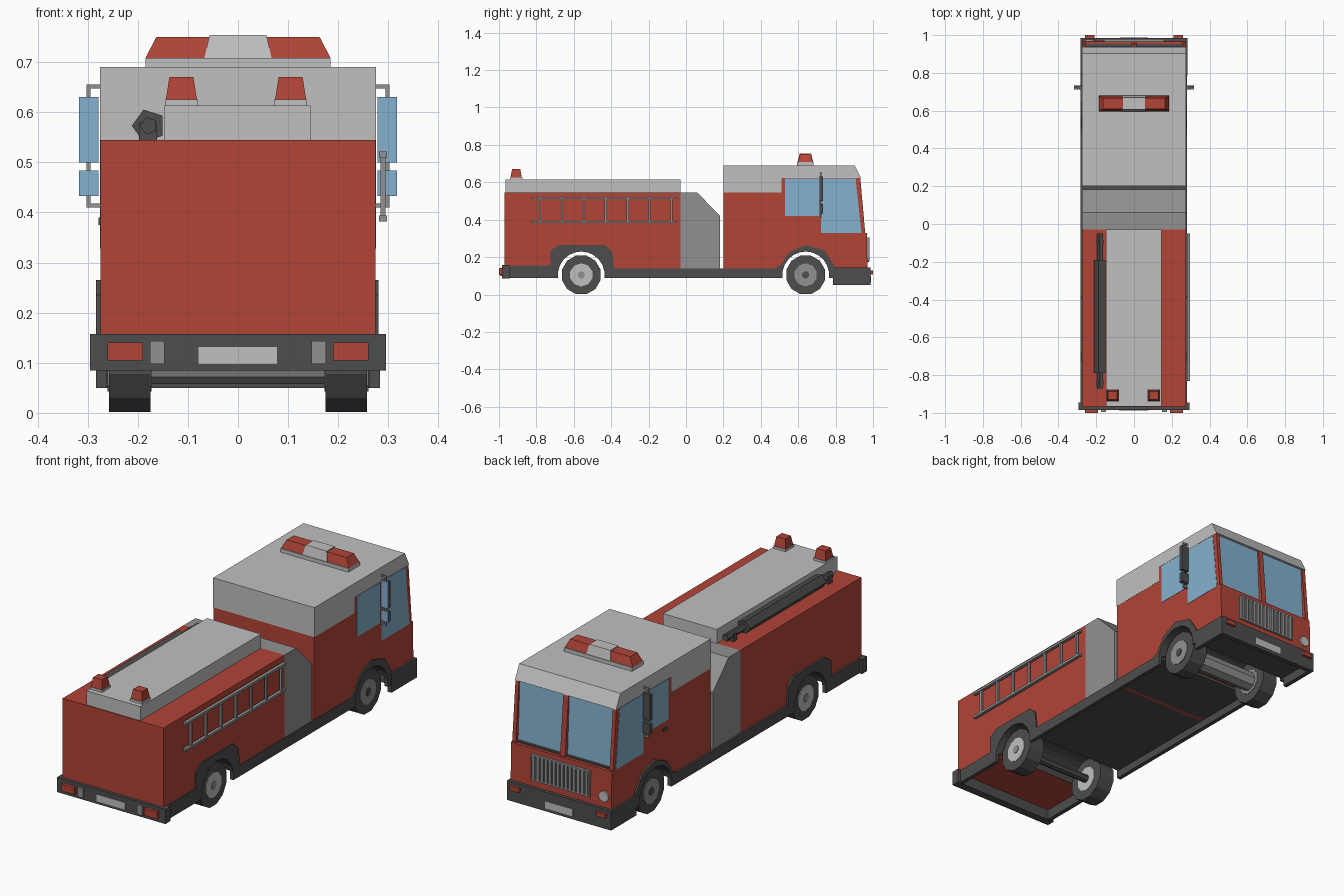
import bpy, bmesh, math
from mathutils import Matrix

if "Cube" in bpy.data.objects:
    bpy.data.objects.remove(bpy.data.objects["Cube"])


def material(name, r, g, b):
    m = bpy.data.materials.new(name)
    m.diffuse_color = (r, g, b, 1)
    m.use_nodes = True
    m.node_tree.nodes["Principled BSDF"].inputs["Base Color"].default_value = m.diffuse_color
    return m


RED = material("red_paint", 0.445, 0.058, 0.039)
WHITE = material("light_grey", 0.53, 0.53, 0.53)
GREY = material("mid_grey", 0.285, 0.285, 0.285)
DARK = material("dark_grey", 0.074, 0.074, 0.074)
GLASS = material("blue_glass", 0.235, 0.44, 0.62)


def finish(name, bm, *mats):
    bmesh.ops.recalc_face_normals(bm, faces=bm.faces)
    me = bpy.data.meshes.new(name)
    bm.to_mesh(me)
    bm.free()
    for m in mats:
        me.materials.append(m)
    ob = bpy.data.objects.new(name, me)
    bpy.context.collection.objects.link(ob)
    return ob


def loft(bm, a, b):
    """Closed solid between two matching loops of points."""
    a = [bm.verts.new(p) for p in a]
    b = [bm.verts.new(p) for p in b]
    bm.faces.new(a)
    bm.faces.new(b)
    for i in range(len(a)):
        j = (i + 1) % len(a)
        bm.faces.new((a[i], a[j], b[j], b[i]))


def prism(name, pts, spans, mat, mirror=False):
    """Side (y, z) outline extruded over one or more x spans."""
    bm = bmesh.new()
    spans = list(spans)
    if mirror:
        spans += [(-b, -a) for a, b in spans]
    for x0, x1 in spans:
        loft(bm, [(x0, y, z) for y, z in pts], [(x1, y, z) for y, z in pts])
    return finish(name, bm, mat)


def box(name, x, y, z, mat, mirror=False):
    pts = [(y[0], z[0]), (y[1], z[0]), (y[1], z[1]), (y[0], z[1])]
    return prism(name, pts, [x], mat, mirror)


def disc(y, z, r, n, turn=0.5):
    return [(y + r * math.cos(2 * math.pi * (i + turn) / n),
             z + r * math.sin(2 * math.pi * (i + turn) / n)) for i in range(n)]


def frustum(name, x, y, z, bottom, top, mat):
    bm = bmesh.new()
    loft(bm, *[[(x + sx * w, y + sy * d, zz) for sx, sy in ((-1, -1), (1, -1), (1, 1), (-1, 1))]
               for zz, (w, d) in zip(z, (bottom, top))])
    return finish(name, bm, mat)


WZ, REAR, FRONT, HOLE = 0.105, -0.56, 0.64, 0.125


def arch(yc, z0, n=12):
    """Wheel opening, from back to front, starting on height z0."""
    s = math.asin((z0 - WZ) / HOLE)
    out = []
    for i in range(n + 1):
        t = math.pi - s + (2 * s - math.pi) * i / n
        out.append((yc + HOLE * math.cos(t), WZ + HOLE * math.sin(t)))
    return out


def darken_tunnel(ob, yc):
    ob.data.materials.append(DARK)
    for p in ob.data.polygons:
        near = math.hypot(p.center.y - yc, p.center.z - WZ) < 0.13
        if near and abs(p.normal.x) < 0.5:
            p.material_index = 1


# main bodies
W, Z0 = 0.274, 0.138
body = prism("rear_body", [(-0.97, Z0)] + arch(REAR, Z0) +
             [(-0.03, Z0), (-0.03, 0.545), (-0.97, 0.545)], [(-W, W)], RED)
darken_tunnel(body, REAR)
prism("pump_section", [(-0.03, Z0), (0.183, Z0), (0.183, 0.42), (0.06, 0.545),
                       (-0.03, 0.545)], [(-W, W)], GREY)
cab = prism("cab", [(0.2, Z0)] + arch(FRONT, Z0) +
            [(0.97, Z0), (0.967, 0.33), (0.934, 0.33), (0.92, 0.622), (0.51, 0.622),
             (0.51, 0.545), (0.2, 0.545)], [(-W, W)], RED)
darken_tunnel(cab, FRONT)
prism("cab_roof", [(0.2, 0.545), (0.51, 0.545), (0.51, 0.622), (0.936, 0.622),
                   (0.902, 0.69), (0.2, 0.69)], [(-W - .001, W + .001)], WHITE)
box("rear_top_deck", (-0.147, 0.145), (-0.965, -0.03), (0.545, 0.614), WHITE)

# skirts with wheel fenders
prism("side_skirt", [(-0.97, 0.087)] + arch(REAR, 0.087) + arch(FRONT, 0.087) +
      [(0.79, 0.087), (0.79, 0.16), (0.74, 0.235), (0.64, 0.265), (0.55, 0.225),
       (0.505, 0.155), (0.47, 0.14), (-0.385, 0.14), (-0.395, 0.23), (-0.435, 0.265),
       (-0.68, 0.265), (-0.725, 0.235), (-0.725, 0.155), (-0.97, 0.155)],
      [(0.262, 0.280), (-0.283, -0.262)], DARK)

# underside
box("floor_rear", (-0.263, 0.263), (-0.43, 0.18), (0.125, 0.14), DARK)
box("floor_cab", (-0.263, 0.263), (0.2, 0.51), (0.125, 0.14), DARK)
box("gap_floor", (-0.263, 0.263), (0.18, 0.2), (0.13, 0.14), DARK)
box("gap_strip", (-0.263, 0.263), (0.18, 0.2), (0.125, 0.13), RED)

# wheels and axles
for tag, yc, rim, hub, axle, ar in (("rear", REAR, WHITE, GREY, DARK, 0.02),
                                    ("front", FRONT, GREY, DARK, GREY, 0.047)):
    prism(tag + "_tyres", disc(yc, WZ, 0.107, 12), [(0.175, 0.257)], DARK, True)
    prism(tag + "_rims", disc(yc, WZ, 0.062, 10), [(0.173, 0.26)], rim, True)
    prism(tag + "_hubs", disc(yc, WZ, 0.02, 8), [(0.25, 0.263)], hub, True)
    prism(tag + "_axle", disc(yc, WZ, ar, 8, 0), [(-0.18, 0.18)], axle)

# bumpers and their lights
box("rear_bumper", (-0.295, 0.295), (-0.985, -0.945), (0.085, 0.157), DARK)
box("rear_lights", (0.19, 0.26), (-1.0, -0.98), (0.105, 0.14), RED, True)
box("rear_steps", (0.147, 0.176), (-0.995, -0.98), (0.098, 0.143), GREY, True)
box("rear_plate", (-0.079, 0.078), (-0.987, -0.98), (0.098, 0.132), WHITE)
# the front bumper is a hollow tray, open below
box("front_bumper_face", (-0.283, 0.283), (0.962, 0.986), (0.05, 0.145), DARK)
box("front_bumper_sides", (0.262, 0.283), (0.787, 0.965), (0.05, 0.145), DARK, True)
box("front_bumper_tray", (-0.265, 0.265), (0.775, 0.965), (0.095, 0.14), DARK)
box("front_indicators", (0.21, 0.26), (0.98, 1.0), (0.108, 0.128), RED, True)
box("front_plate", (-0.075, 0.075), (0.98, 0.988), (0.065, 0.1), WHITE)

# grille and headlight
box("grille_back", (-0.16, 0.16), (0.96, 0.972), (0.178, 0.305), GREY)
for i in range(14):
    x = -0.143 + 0.022 * i
    box("grille_bar", (x - .007, x + .007), (0.965, 0.98), (0.185, 0.298), GREY)
for z in (0.178, 0.298):
    box("grille_rim", (-0.16, 0.16), (0.965, 0.98), (z, z + 0.007), GREY)
box("grille_side", (0.153, 0.16), (0.965, 0.98), (0.178, 0.305), GREY, True)
bm = bmesh.new()
bmesh.ops.create_cone(bm, cap_ends=True, segments=10, radius1=0.026, radius2=0.026, depth=0.02,
                      matrix=Matrix.Translation((-0.235, 0.968, 0.2)) @ Matrix.Rotation(math.pi / 2, 4, 'X'))
finish("headlight", bm, WHITE)

# windscreen set back between its posts
prism("windscreen", [(0.93, 0.335), (0.939, 0.335), (0.926, 0.62), (0.918, 0.62)],
      [(0.014, 0.255)], GLASS, True)
prism("windscreen_post", [(0.93, 0.33), (0.958, 0.33), (0.932, 0.622), (0.918, 0.622)],
      [(0.255, W), (0, 0.014)], RED, True)
box("windscreen_seal", (-0.255, 0.255), (0.934, 0.952), (0.328, 0.336), DARK)

# side windows
prism("front_side_window", [(0.722, 0.328), (0.938, 0.328), (0.907, 0.62), (0.722, 0.62)],
      [(0.272, 0.2755)], GLASS, True)
box("rear_side_window", (0.272, 0.2755), (0.53, 0.71), (0.42, 0.62), GLASS, True)
box("door_handle", (-0.278, -0.272), (0.54, 0.575), (0.375, 0.39), DARK)

# side mirrors
box("mirror_post", (0.294, 0.302), (0.716, 0.724), (0.41, 0.655), GREY, True)
for z in (0.41, 0.647):
    box("mirror_arm", (0.27, 0.302), (0.716, 0.724), (z, z + 0.008), GREY, True)
for z in ((0.5, 0.63), (0.433, 0.484)):
    box("mirror_shell", (0.278, 0.317), (0.717, 0.732), z, DARK, True)
    box("mirror_glass", (0.278, 0.317), (0.712, 0.717), z, GLASS, True)

# roof light bar
frustum("light_bar_base", 0, 0.638, (0.69, 0.708), (0.185, 0.045), (0.185, 0.045), WHITE)
frustum("light_bar_red", 0, 0.638, (0.708, 0.75), (0.185, 0.04), (0.163, 0.028), RED)
frustum("light_bar_centre", 0, 0.638, (0.708, 0.754), (0.067, 0.042), (0.057, 0.031), WHITE)

# rear beacons
for x in (-0.113, 0.105):
    frustum("beacon_base", x, -0.908, (0.614, 0.625), (0.033, 0.033), (0.033, 0.033), WHITE)
    frustum("beacon", x, -0.908, (0.625, 0.67), (0.031, 0.03), (0.024, 0.022), RED)

# ladder on the right side
for z in (0.382, 0.51):
    box("ladder_rail", (0.281, 0.297), (-0.83, -0.05), (z, z + 0.012), GREY)
for i in range(7):
    y = -0.78 + 0.117 * i
    box("ladder_rung", (0.284, 0.294), (y - .006, y + .006), (0.385, 0.518), GREY)

# five-sided hose pipe on the left of the deck
for name, y0, y1, r in (("hose_tube", -0.79, -0.19, 0.034), ("hose_nozzle", -0.19, -0.05, 0.018),
                        ("hose_tail", -0.87, -0.79, 0.018)):
    bm = bmesh.new()
    ring = disc(-0.178, 0.573, r, 5)
    loft(bm, [(x, y0, z) for x, z in ring], [(x, y1, z) for x, z in ring])
    finish(name, bm, DARK)
for y in (-0.84, -0.1):
    box("hose_mount", (-0.198, -0.162), (y - .015, y + .015), (0.54, 0.58), DARK)
